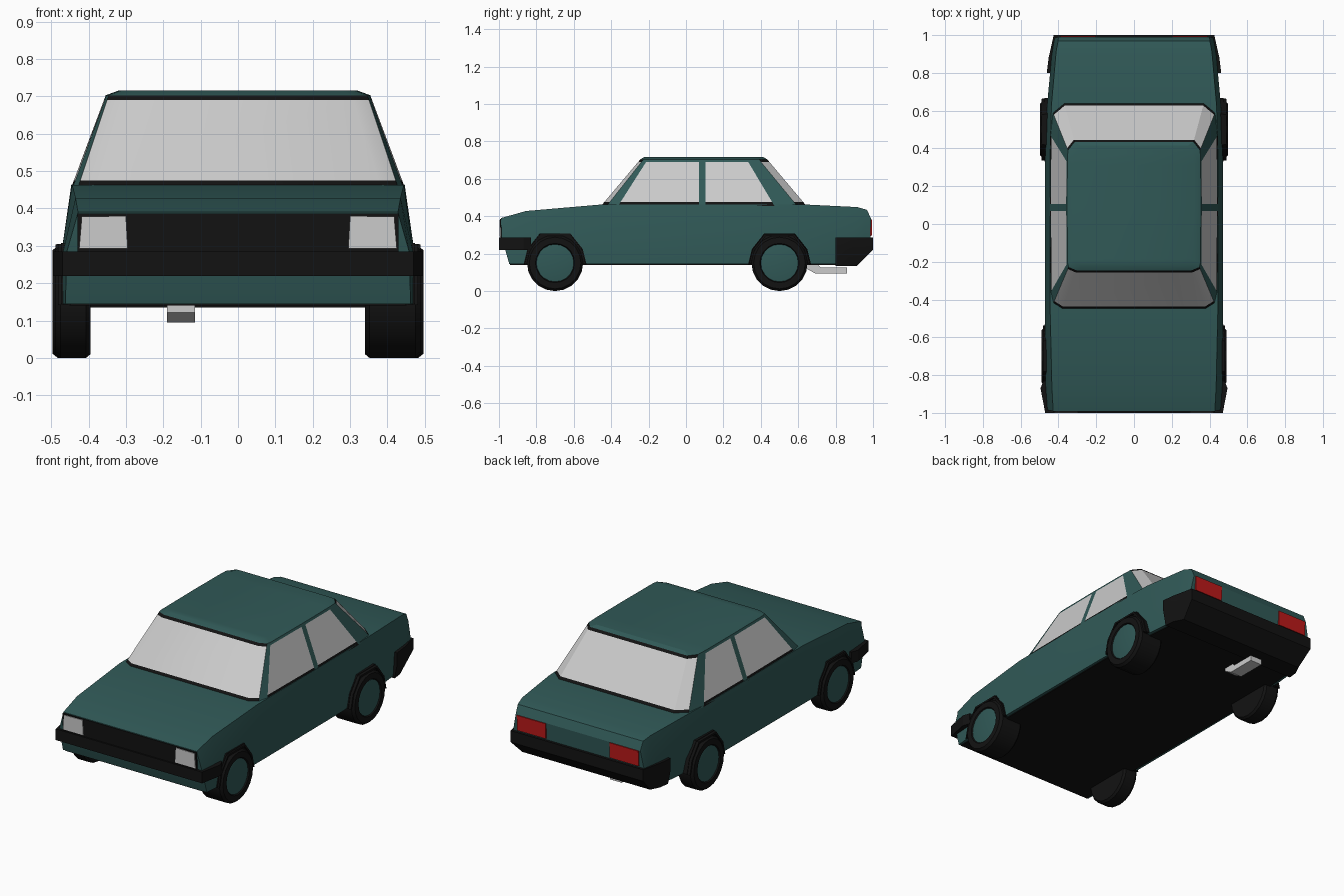
import bpy, bmesh
from math import sin, cos, pi, radians

if "Cube" in bpy.data.objects:
    bpy.data.objects.remove(bpy.data.objects["Cube"])


def material(name, rgb):
    m = bpy.data.materials.new(name)
    m.diffuse_color = (*rgb, 1)
    m.use_nodes = True
    m.node_tree.nodes["Principled BSDF"].inputs["Base Color"].default_value = m.diffuse_color
    return m


PAINT = material("paint", (0.03, 0.1, 0.095))
BLACK = material("black_trim", (0.006, 0.006, 0.006))
RED = material("red_lamp", (0.5, 0.01, 0.01))


def make(name, verts, faces, mat=None, angle=25):
    bm = bmesh.new()
    vs = [bm.verts.new(v) for v in verts]
    for f in faces:
        bm.faces.new([vs[i] for i in f])
    bmesh.ops.remove_doubles(bm, verts=bm.verts, dist=1e-5)
    bmesh.ops.delete(bm, geom=[v for v in bm.verts if not v.link_faces], context='VERTS')
    bmesh.ops.recalc_face_normals(bm, faces=bm.faces)
    me = bpy.data.meshes.new(name)
    bm.to_mesh(me)
    bm.free()
    ob = bpy.data.objects.new(name, me)
    bpy.context.collection.objects.link(ob)
    if mat:
        me.materials.append(mat)
    bpy.ops.object.select_all(action='DESELECT')
    ob.select_set(True)
    bpy.context.view_layer.objects.active = ob
    bpy.ops.object.shade_smooth_by_angle(angle=radians(angle))
    return ob


def loft(name, rings, mat=None, strip=False):
    """Skin equal-length rings; strip=True caps mirrored rings with quads."""
    n = len(rings[0])
    faces = [(k*n + i, k*n + (i+1) % n, (k+1)*n + (i+1) % n, (k+1)*n + i)
             for k in range(len(rings) - 1) for i in range(n)]
    for base in (0, (len(rings) - 1) * n):
        if strip:
            faces += [(base+i, base+i+1, base+n-2-i, base+n-1-i) for i in range(n//2 - 1)]
        else:
            faces.append(tuple(range(base, base + n)))
    return make(name, [v for r in rings for v in r], faces, mat)


def mirrored(half):
    return half + [(-x, y, z) for x, y, z in reversed(half)]


def prism_x(name, profile, x0, x1, mat=None):
    return loft(name, [[(x, y, z) for y, z in profile] for x in (x0, x1)], mat)


# Lower body: y and half-width at sill, waist and shoulder, then shoulder height
stations = [
    (-.945, -.985, -.99, .462, .458, .428, .39),
    (-.85, -.85, -.855, .47, .468, .435, .428),
    (-.45, -.45, -.45, .47, .472, .444, .463),
    (.30, .30, .30, .468, .472, .446, .464),
    (.63, .63, .63, .452, .46, .437, .463),
    (.86, .89, .915, .43, .436, .412, .449),
    (.88, .955, .968, .42, .426, .402, .434),
    (.90, .985, .99, .415, .42, .40, .385)]
loft("body", [mirrored([(wb, yb, .145), (wm, ym, .285), (wt, yt, zt)])
              for yb, ym, yt, wb, wm, wt, zt in stations], PAINT, True)
loft("underbody", [mirrored([(.45, -.94, z), (.455, .4, z), (.41, .89, z)])
                   for z in (.14, .15)], BLACK, True)

# Cabin: grid lofted between the waistline ring and the roof ring
low = [(.38, -.45), (.427, -.42), (.441, -.36), (.445, .07), (.445, .105),
       (.443, .47), (.43, .59), (.37, .64)]
top = [(.305, -.245), (.346, -.228), (.352, -.205), (.354, .07), (.354, .105),
       (.353, .325), (.35, .39), (.315, .435)]
levels = [.455, .475, .69, .703]


def cabin_ring(z):
    t = (z - .46) / .243
    return mirrored([(a[0] + (b[0]-a[0])*t, a[1] + (b[1]-a[1])*t, z) for a, b in zip(low, top)])


rings = [cabin_ring(z) for z in levels]
n = len(rings[0])
grid = [v for r in rings for v in r]
cells = {"pillars": [], "windows": [], "window_trim": []}
for row in range(3):
    for i in range(n):
        seg = min(i, n - 2 - i) if i < n - 1 else 7
        screen, side = seg in (0, 6, 7), seg in (2, 4)
        if row == 1:
            kind = "windows" if screen or side else "pillars"
        else:
            kind = "window_trim" if screen or (side and row == 0) else "pillars"
        j = (i + 1) % n
        cells[kind].append((row*n + i, row*n + j, (row+1)*n + j, (row+1)*n + i))
for kind, mat in (("pillars", PAINT), ("windows", None), ("window_trim", BLACK)):
    make(kind, grid, cells[kind], mat)
loft("roof", [rings[-1], [(x*.9, .09 + (y-.09)*.94, .716) for x, y, z in rings[-1]]], PAINT, True)

# Bumpers
loft("front_bumper", [mirrored([(.47, -1.0, z), (.495, -.87, z), (.48, -.83, z)])
                      for z in (.22, .285)], BLACK, True)
loft("rear_bumper", [
    mirrored([(.445, .80, .135), (.438, .86, .135), (.41, .915, .135)]),
    mirrored([(.462, .80, .22), (.452, .88, .22), (.425, 1.0, .22)]),
    mirrored([(.462, .80, .287), (.452, .88, .287), (.425, 1.0, .287)])], BLACK, True)

# Grille and lamps
prism_x("grille", [(-.96, .28), (-.992, .28), (-.994, .386), (-.96, .386)], -.43, .43, BLACK)
for s, side in ((-1, "left"), (1, "right")):
    outline = [(.295, .293), (.425, .293), (.418, .378), (.30, .38)]
    loft(side + "_headlight", [[(s*x, y, z) for x, z in outline] for y in (-.97, -.998)])
    prism_x(side + "_tail_light", [(.96, .295), (.993, .295), (.995, .383), (.96, .383)],
            s*.205, s*.39, RED)

# Exhaust pipe
prism_x("exhaust", [(.64, .145), (.64, .122), (.69, .095), (.86, .095), (.86, .127),
                    (.72, .127), (.70, .145)], -.19, -.115)

# Wheels with arches
ARCH = [(-.168, .145), (-.148, .225), (-.082, .308), (.082, .308), (.148, .225), (.168, .145)]


def disc_rings(s, yc, spec):
    return [[(s*x, yc + r*sin(2*pi*i/20), .15 - r*cos(2*pi*i/20)) for i in range(20)]
            for x, r in spec]


for axle, yc, out in (("front", -.70, .49), ("rear", .50, .497)):
    for s, inner, side in ((-1, .395, "left"), (1, .34, "right")):
        tag = axle + "_" + side
        loft(tag + "_tyre", disc_rings(s, yc, [(inner, .14), (inner + .012, .15), (out - .015, .15),
                                               (out, .138), (out, .105), (out - .01, .1)]), BLACK)
        loft(tag + "_hub", disc_rings(s, yc, [(out - .03, .1), (out - .006, .1), (out, .06)]), PAINT)
        prism_x(tag + "_wheel_well", [(yc + y, z) for y, z in ARCH], s*.43, s*.474, BLACK)
        loft(tag + "_arch", [[(s*.44, yc + y, z), (s*(out - .008), yc + y*.97, z - .004),
                              (s*(out - .008), yc + y*.91, .145 + (z-.145)*.91),
                              (s*.44, yc + y*.91, .145 + (z-.145)*.91)] for y, z in ARCH], BLACK)
